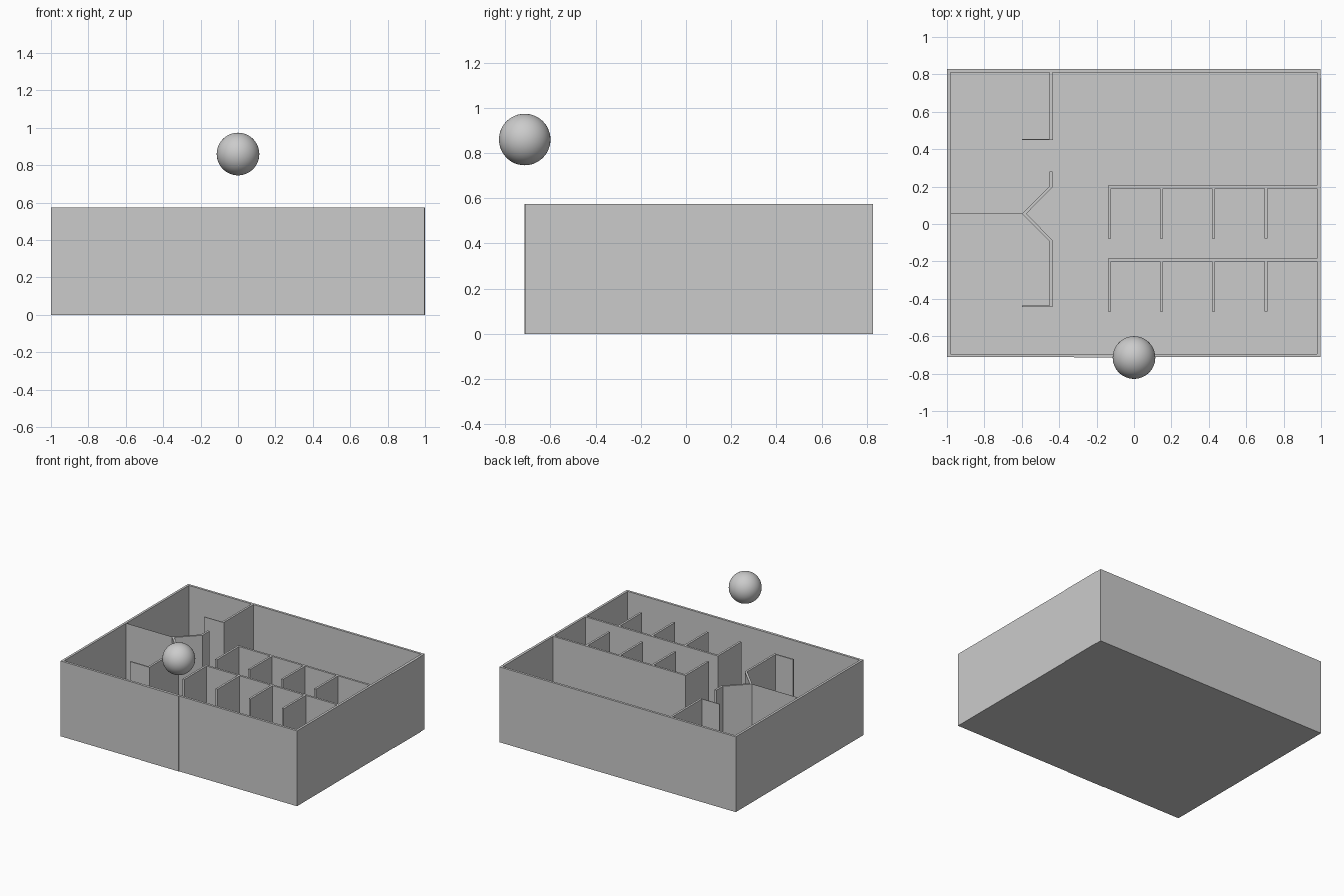
import bpy, bmesh
from mathutils import Vector

if "Cube" in bpy.data.objects:
    bpy.data.objects.remove(bpy.data.objects["Cube"])

H = 0.575   # wall height
T = 0.016   # partition thickness
X0, X1, Y0, Y1 = -1.0, 0.997, -0.712, 0.828


def finish(name, bm):
    bmesh.ops.recalc_face_normals(bm, faces=bm.faces)
    me = bpy.data.meshes.new(name)
    bm.to_mesh(me)
    bm.free()
    ob = bpy.data.objects.new(name, me)
    bpy.context.collection.objects.link(ob)
    return ob


def box(name, x0, x1, y0, y1, z0=0.0, z1=H):
    bm = bmesh.new()
    bmesh.ops.create_cube(bm, size=1)
    for v in bm.verts:
        v.co = ((x0 + x1) / 2 + v.co.x * (x1 - x0),
                (y0 + y1) / 2 + v.co.y * (y1 - y0),
                (z0 + z1) / 2 + v.co.z * (z1 - z0))
    return finish(name, bm)


def wall_path(name, pts, t=T, closed=False):
    """Upright wall of even thickness along a mitred centre line."""
    pts = [Vector(p) for p in pts]
    n = len(pts)
    bm = bmesh.new()
    rings = []
    for i, p in enumerate(pts):
        prev = pts[i - 1] if (i or closed) else None
        nxt = pts[(i + 1) % n] if (i < n - 1 or closed) else None
        dirs = [d.normalized() for d in
                ([p - prev] if prev else []) + ([nxt - p] if nxt else [])]
        norms = [Vector((-d.y, d.x)) for d in dirs]
        m = sum(norms, Vector((0, 0))).normalized()
        off = m * (t / 2) / m.dot(norms[0])
        a, b = p + off, p - off
        rings.append([bm.verts.new((q.x, q.y, z))
                      for q, z in ((a, 0), (b, 0), (b, H), (a, H))])
    for i in range(n if closed else n - 1):
        r, s = rings[i], rings[(i + 1) % n]
        for k in range(4):
            bm.faces.new((r[k], r[(k + 1) % 4], s[(k + 1) % 4], s[k]))
    if not closed:
        bm.faces.new(rings[0])
        bm.faces.new(rings[-1])
    return finish(name, bm)


# floor sheet and outer walls
bm = bmesh.new()
bm.faces.new([bm.verts.new(c) for c in
              ((X0, Y0, 0), (X1, Y0, 0), (X1, Y1, 0), (X0, Y1, 0))])
finish("floor", bm)
o = 0.009
wall_path("outer_walls", [(X0 + o, Y0 + o), (X1 - o, Y0 + o),
                          (X1 - o, Y1 - o), (X0 + o, Y1 - o)], 2 * o, True)

# closed doors, standing slightly proud of the outer walls
box("side_door", X1 - 0.01, 1.0, 0.45, 0.78)
box("front_door", -0.32, 0.0, Y0 - 0.003, Y0 + 0.01)

# two rows of stalls
for row, y in (("back", 0.197), ("front", -0.193)):
    box(row + "_stall_wall", -0.14, X1 - 0.018, y - T / 2, y + T / 2)
    for i in range(4):
        x = -0.132 + i * 0.279
        box(f"{row}_stall_divider_{i + 1}", x - T / 2, x + T / 2,
            y - 0.274, y - T / 2)

# left rooms: back wall, folded wall, open doors, thin partition
box("left_back_wall", -0.453, -0.437, 0.45, Y1 - 0.018)
wall_path("folded_wall", [(-0.445, 0.28), (-0.445, 0.198), (-0.587, 0.055),
                          (-0.445, -0.088), (-0.445, -0.445)])
box("open_door_back", -0.6, -0.434, 0.449, 0.455)
box("open_door_front", -0.6, -0.453, -0.445, -0.435)
box("thin_partition", X0 + 0.018, -0.596, 0.0535, 0.0555)

# floating ball
bm = bmesh.new()
bmesh.ops.create_uvsphere(bm, u_segments=48, v_segments=24, radius=0.114)
bmesh.ops.translate(bm, verts=bm.verts, vec=(0, -0.714, 0.86))
for f in bm.faces:
    f.smooth = True
finish("ball", bm)
